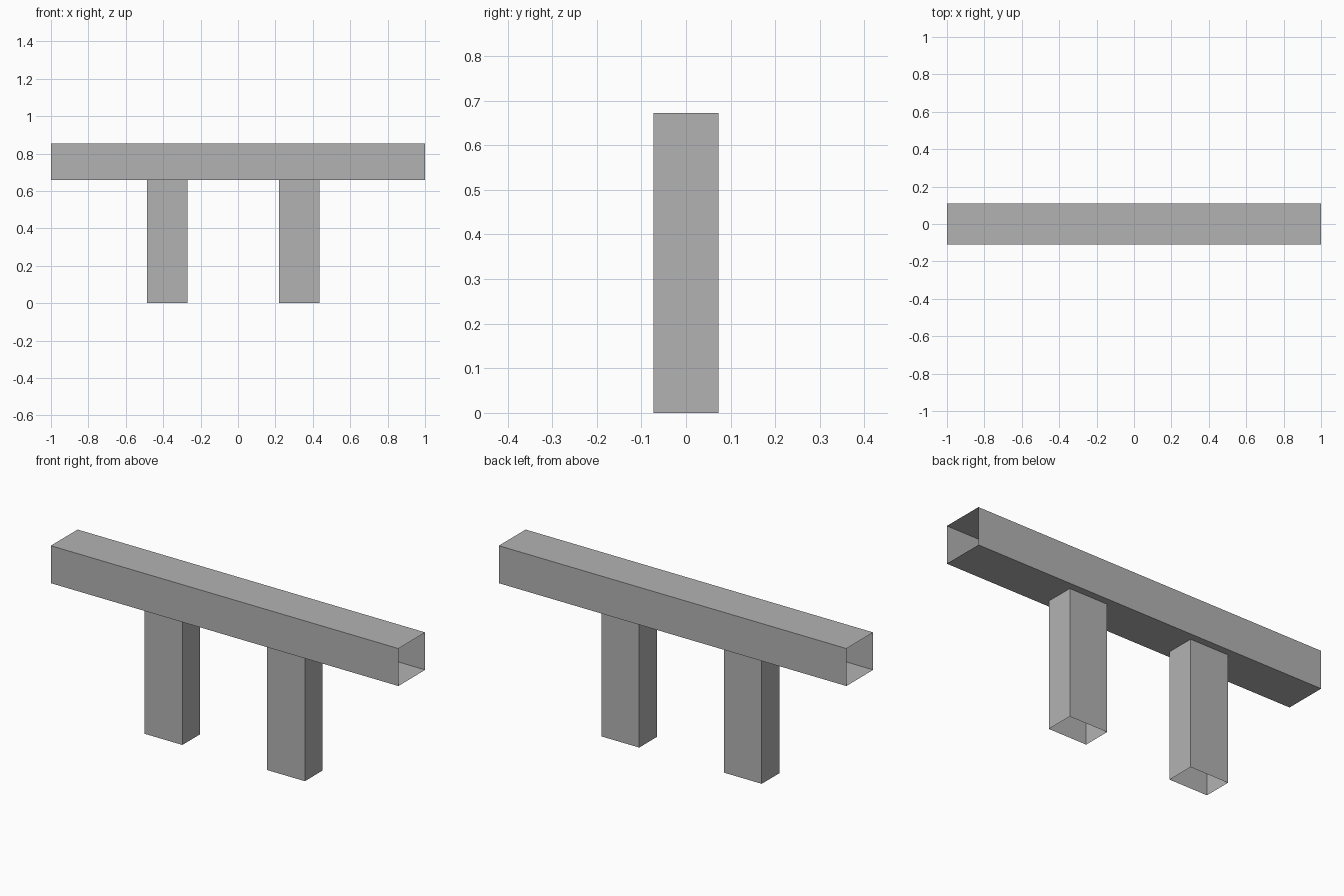
import bpy
import bmesh
from mathutils import Matrix, Vector

default = bpy.data.objects.get("Cube")
if default:
    bpy.data.objects.remove(default, do_unlink=True)

grey = bpy.data.materials.new("plain grey")
grey.use_nodes = True
colour = (0.45, 0.45, 0.45, 1)
grey.diffuse_color = colour
grey.node_tree.nodes["Principled BSDF"].inputs["Base Color"].default_value = colour


def open_box(name, low, high, axis):
    """Thin-walled box with both ends along the axis left open."""
    low, high = Vector(low), Vector(high)
    bm = bmesh.new()
    bmesh.ops.create_cube(bm, size=1, matrix=Matrix.LocRotScale(
        (low + high) / 2, None, high - low))
    bm.normal_update()
    ends = [f for f in bm.faces if abs(f.normal[axis]) > 0.9]
    bmesh.ops.delete(bm, geom=ends, context='FACES_ONLY')
    mesh = bpy.data.meshes.new(name)
    bm.to_mesh(mesh)
    bm.free()
    mesh.materials.append(grey)
    obj = bpy.data.objects.new(name, mesh)
    bpy.context.collection.objects.link(obj)
    return obj


# Hollow crossbeam, open at left and right
open_box("crossbeam", (-1, -0.11, 0.66), (1, 0.11, 0.855), 0)

# Hollow posts, reaching slightly into the beam
for name, x in (("right_post", -0.378), ("left_post", 0.327)):
    open_box(name, (x - 0.109, -0.073, 0), (x + 0.109, 0.073, 0.672), 2)
